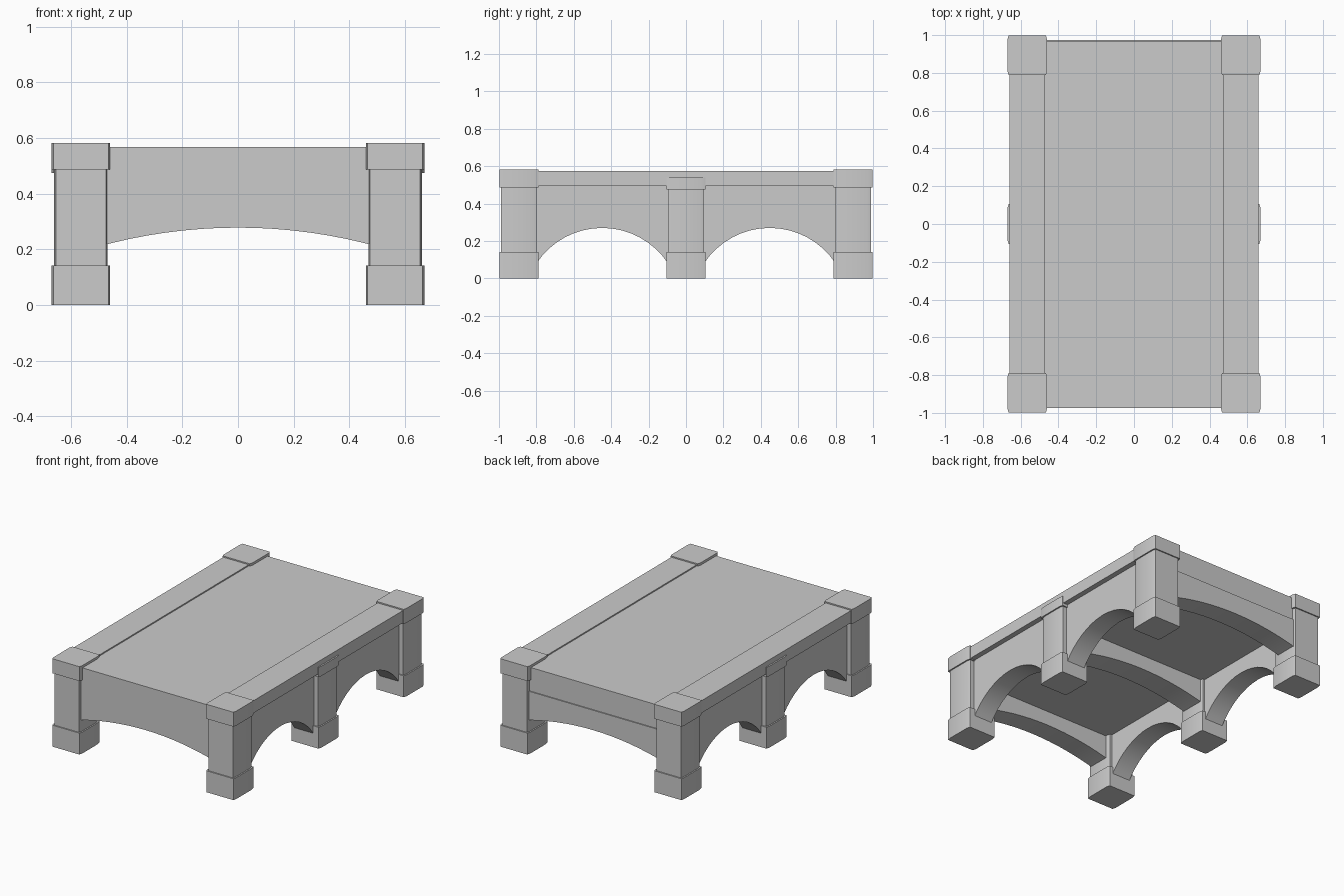
import bpy, bmesh, math

if "Cube" in bpy.data.objects:
    bpy.data.objects.remove(bpy.data.objects["Cube"])


def prism(name, pts, axis, lo, hi):
    """Extrude a 2D outline along an axis: 'x' uses (y,z), 'y' uses (x,z), 'z' uses (x,y)."""
    def place(p, t):
        return {'x': (t, p[0], p[1]), 'y': (p[0], t, p[1]), 'z': (p[0], p[1], t)}[axis]
    bm = bmesh.new()
    a = [bm.verts.new(place(p, lo)) for p in pts]
    b = [bm.verts.new(place(p, hi)) for p in pts]
    bm.faces.new(a)
    bm.faces.new(b[::-1])
    n = len(pts)
    for i in range(n):
        bm.faces.new((a[i], b[i], b[(i + 1) % n], a[(i + 1) % n]))
    bmesh.ops.recalc_face_normals(bm, faces=bm.faces)
    me = bpy.data.meshes.new(name)
    bm.to_mesh(me)
    bm.free()
    ob = bpy.data.objects.new(name, me)
    bpy.context.collection.objects.link(ob)
    bpy.ops.object.select_all(action='DESELECT')
    ob.select_set(True)
    bpy.context.view_layer.objects.active = ob
    bpy.ops.object.shade_smooth_by_angle(angle=math.radians(30))
    return ob


def box(name, x0, x1, y0, y1, z0, z1):
    return prism(name, [(x0, y0), (x1, y0), (x1, y1), (x0, y1)], 'z', z0, z1)


def block(name, cx, cy, hx, hy, z0, z1):
    """Pillar block whose side faces are slightly eased at the corners."""
    dx, dy = 0.006, 0.022
    pts = [(hx, -hy + dy), (hx, hy - dy), (hx - dx, hy), (-hx + dx, hy),
           (-hx, hy - dy), (-hx, -hy + dy), (-hx + dx, -hy), (hx - dx, -hy)]
    return prism(name, [(cx + x, cy + y) for x, y in pts], 'z', z0, z1)


def arc(c, half, z_end, z_top, n=16):
    """Points of a segmental arch from left to right."""
    rise = z_top - z_end
    r = (half * half + rise * rise) / (2 * rise)
    a = math.asin(half / r)
    return [(c + r * math.sin(a * t), z_top - r + r * math.cos(a * t))
            for t in (2 * i / n - 1 for i in range(n + 1))]


for s, side in ((-1, "left"), (1, "right")):
    # pillars: base, shaft and cap
    for cy, pos in ((-0.893, "front"), (0, "middle"), (0.893, "back")):
        tag = f"{pos}_{side}"
        z_cap, z_top = (0.475, 0.54) if cy == 0 else (0.487, 0.583)
        block(f"pillar_base_{tag}", s * 0.565, cy, 0.105, 0.105, 0, 0.142)
        block(f"pillar_shaft_{tag}", s * 0.565, cy, 0.096, 0.097, 0.142, z_cap)
        block(f"pillar_cap_{tag}", s * 0.565, cy, 0.105, 0.105, z_cap, z_top)
    # side wall with two arches
    outline = [(-0.95, 0.5), (-0.95, 0.08), (-0.8, 0.08)]
    outline += arc(-0.448, 0.352, 0.08, 0.27) + arc(0.448, 0.352, 0.08, 0.27)
    outline += [(0.95, 0.08), (0.95, 0.5)]
    prism(f"side_arch_wall_{side}", outline, 'x', *sorted((s * 0.49, s * 0.625)))
    # parapet band
    box(f"parapet_{side}", *sorted((s * 0.473, s * 0.66)), -0.95, 0.95, 0.493, 0.575)

# cross arches below the deck
for name, y0, y1 in (("front", -0.973, -0.83), ("middle", -0.08, 0.08), ("back", 0.83, 0.975)):
    prism(f"cross_arch_{name}", [(-0.52, 0.41)] + arc(0, 0.52, 0.205, 0.278) + [(0.52, 0.41)],
          'y', y0, y1)

# deck slab
box("deck", -0.5, 0.5, -0.973, 0.968, 0.375, 0.567)
